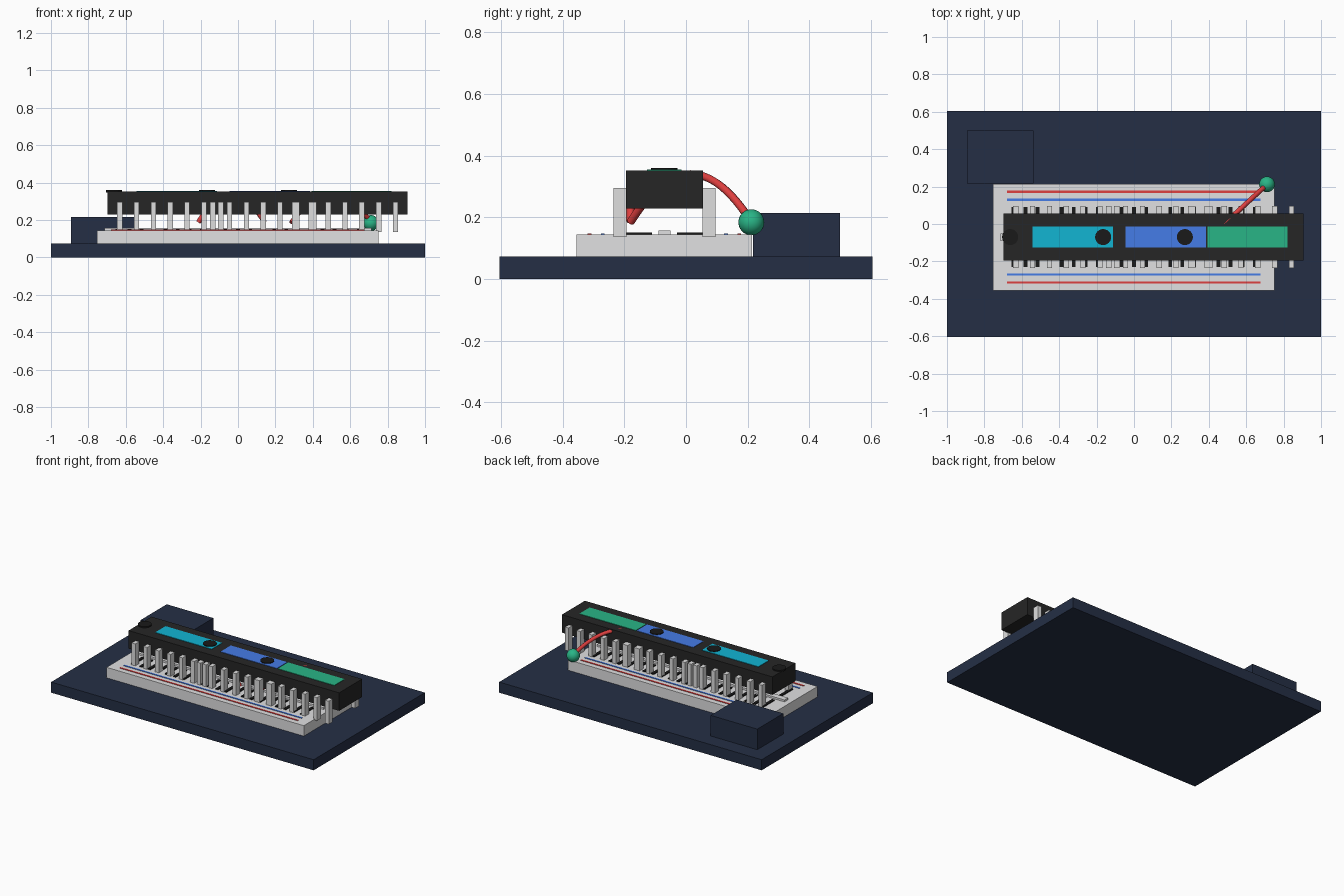
import bpy
import bmesh
from mathutils import Matrix, Vector

cube = bpy.data.objects.get("Cube")
if cube:
    bpy.data.objects.remove(cube, do_unlink=True)


def material(name, *rgb):
    m = bpy.data.materials.new(name)
    m.use_nodes = True
    m.diffuse_color = (*rgb, 1)
    m.node_tree.nodes["Principled BSDF"].inputs["Base Color"].default_value = (*rgb, 1)
    return m


NAVY = material("navy", 0.018, 0.028, 0.06)
BOARD = material("board_grey", 0.75, 0.75, 0.76)
METAL = material("pin_grey", 0.74, 0.74, 0.74)
BLACK = material("chip_black", 0.019, 0.019, 0.019)
DARK = material("hole_black", 0.01, 0.01, 0.01)
RED = material("red", 0.74, 0.05, 0.05)
BLUE = material("blue", 0.06, 0.2, 0.8)
CYAN = material("cyan", 0.006, 0.46, 0.65)
GREEN = material("green", 0.022, 0.46, 0.24)


def finish(name, bm, mat):
    mesh = bpy.data.meshes.new(name)
    bm.to_mesh(mesh)
    bm.free()
    mesh.materials.append(mat)
    ob = bpy.data.objects.new(name, mesh)
    bpy.context.collection.objects.link(ob)
    return ob


def boxes(name, mat, spans):
    """One object made of boxes, each given as (x range, y range, z range)."""
    bm = bmesh.new()
    for span in spans:
        centre = Vector([(a + b) / 2 for a, b in span])
        size = [b - a for a, b in span]
        bmesh.ops.create_cube(bm, size=1, matrix=Matrix.Translation(centre)
                              @ Matrix.Diagonal((*size, 1)))
    return finish(name, bm, mat)


def around(c, half):
    return (c - half, c + half)


def arch_wire(name, start, end, rise):
    """Round wire following a parabolic arch between two points."""
    curve = bpy.data.curves.new(name, "CURVE")
    curve.dimensions = "3D"
    curve.bevel_depth = 0.013
    curve.bevel_resolution = 2
    curve.use_fill_caps = True
    steps = 24
    spline = curve.splines.new("POLY")
    spline.points.add(steps)
    for i, p in enumerate(spline.points):
        t = i / steps
        pos = Vector(start).lerp(Vector(end), t)
        pos.z += rise * 4 * t * (1 - t)
        p.co = (*pos, 1)
    spline.use_smooth = True
    curve.materials.append(RED)
    ob = bpy.data.objects.new(name, curve)
    bpy.context.collection.objects.link(ob)


# Base plate, power block and breadboard
MID = -0.07
TOP = 0.145
boxes("base_plate", NAVY, [((-1, 1), (-0.605, 0.605), (0, 0.073))])
boxes("power_block", NAVY, [((-0.893, -0.538), (0.217, 0.5), (0.073, 0.215))])
boxes("breadboard", BOARD, [((-0.753, 0.75), around(MID, 0.285), (0.073, TOP))])
boxes("centre_ridge", BOARD, [((-0.715, 0.715), around(MID, 0.02), (TOP, 0.158))])

# Painted power rails, mirrored about the board's centre line
for name, mat, offset in (("red_rails", RED, 0.243), ("blue_rails", BLUE, 0.2)):
    boxes(name, mat, [((-0.68, 0.677), around(MID + s * offset, 0.006), (TOP, TOP + 0.003))
                      for s in (-1, 1)])

# Contact slots on both sides of the ridge
boxes("contact_slots", DARK, [(around(0.0645 * i, 0.01), around(MID + s * 0.1, 0.06), (TOP, 0.151))
                              for i in range(-10, 11) for s in (-1, 1)])

# Three overlapping chips with pins, labels and orientation dots
for name, x, colour in (("left_end", -0.362, CYAN), ("middle", 0.135, BLUE), ("right_end", 0.572, GREEN)):
    boxes(name + "_chip_body", BLACK, [(around(x, 0.335), around(MID, 0.125), (0.228, 0.352))])
    boxes(name + "_chip_label", colour, [(around(x + 0.035, 0.215), around(MID, 0.056), (0.352, 0.355))])
    boxes(name + "_chip_pins", METAL, [(around(x + 0.09 * i, 0.014), around(MID + s * 0.144, 0.021), (0.137, 0.296))
                                       for i in range(-3, 4) for s in (-1, 1)])
    bm = bmesh.new()
    bmesh.ops.create_cone(bm, cap_ends=True, segments=24, radius1=0.043, radius2=0.043,
                          depth=0.012, matrix=Matrix.Translation((x - 0.3, MID, 0.354)))
    finish(name + "_chip_dot", bm, DARK)

# Jumper wires and the indicator lamp
arch_wire("short_wire", (-0.212, -0.18, 0.187), (0.142, -0.18, 0.187), 0.15)
arch_wire("lamp_wire", (0.285, -0.18, 0.185), (0.712, 0.212, 0.185), 0.155)
bm = bmesh.new()
bmesh.ops.create_uvsphere(bm, u_segments=24, v_segments=16, radius=0.042,
                          matrix=Matrix.Translation((0.711, 0.212, 0.184)))
for f in bm.faces:
    f.smooth = True
finish("indicator_lamp", bm, GREEN)
